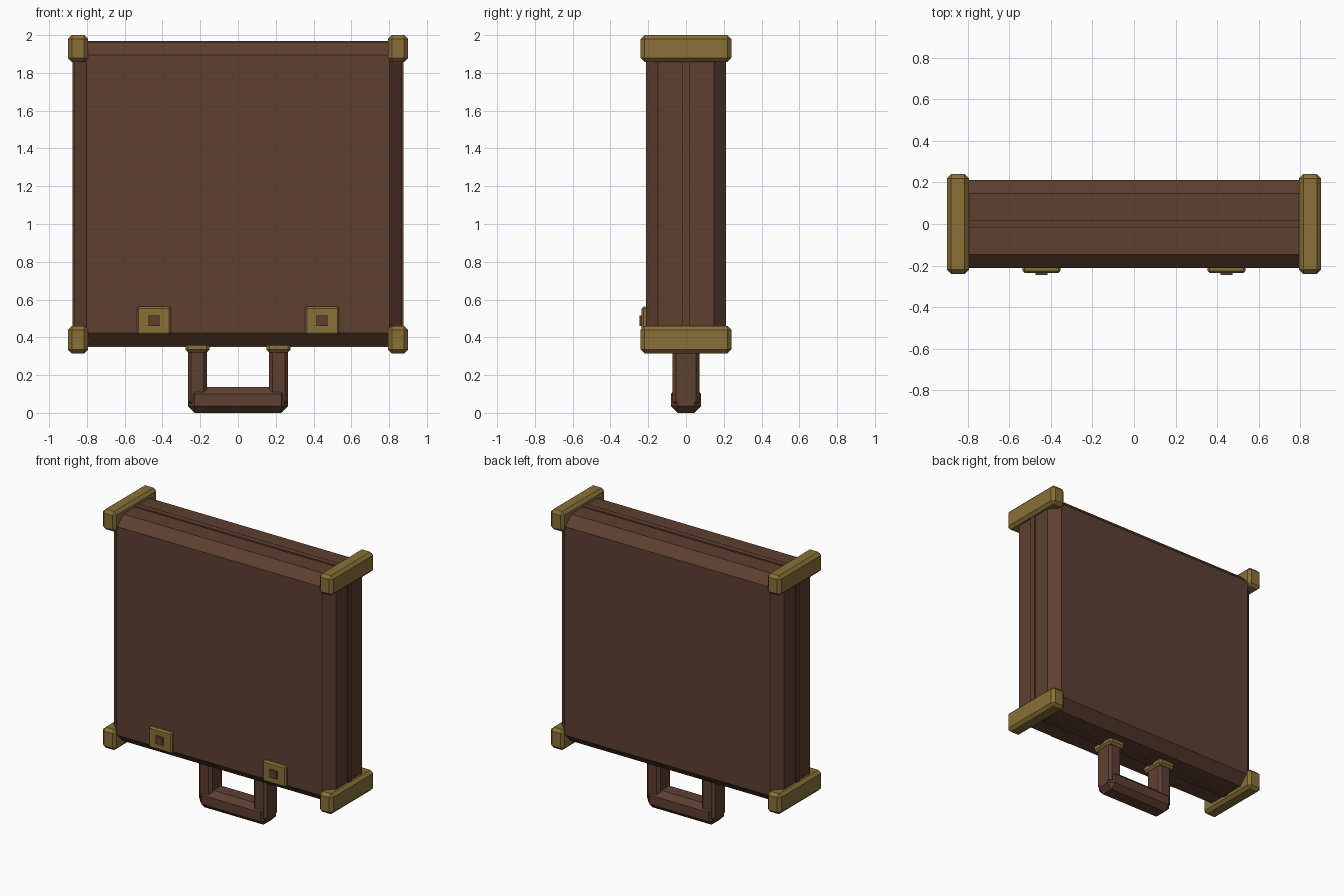
import bpy

default = bpy.data.objects.get("Cube")
if default:
    bpy.data.objects.remove(default, do_unlink=True)


def material(name, rgb):
    mat = bpy.data.materials.new(name)
    mat.use_nodes = True
    colour = (*rgb, 1)
    mat.diffuse_color = colour
    mat.node_tree.nodes["Principled BSDF"].inputs["Base Color"].default_value = colour
    return mat


leather = material("brown leather", (0.11, 0.05, 0.03))
brass = material("aged brass", (0.25, 0.16, 0.04))


def block(name, mat, x, y, z, bevel=0.0):
    """Box spanning the given ranges, with optional chamfered edges."""
    ranges = (x, y, z)
    bpy.ops.mesh.primitive_cube_add(size=1, location=[(a + b) / 2 for a, b in ranges])
    obj = bpy.context.object
    obj.name = name
    obj.scale = [b - a for a, b in ranges]
    bpy.ops.object.transform_apply(location=False, rotation=False, scale=True)
    obj.data.materials.append(mat)
    if bevel:
        mod = obj.modifiers.new("chamfer", "BEVEL")
        mod.width = bevel
        mod.segments = 1
        mod.limit_method = "NONE"
    return obj


def around(centre, half):
    return centre - half, centre + half


# Case body with the raised seam running around its middle
block("case_body", leather, around(0, 0.868), around(0, 0.212), (0.357, 1.96), 0.065)
block("seam_band", leather, around(0, 0.877), around(0, 0.02), (0.348, 1.969))

for side, label in ((1, "left"), (-1, "right")):
    # Corner guards spanning the depth of the case
    for level, z in (("lower", (0.315, 0.46)), ("upper", (1.858, 2.0))):
        block(f"{level}_{label}_corner_guard", brass,
              around(side * 0.847, 0.053), around(0, 0.24), z, 0.02)

    # Latch plate and its button
    x = side * 0.445
    block(f"{label}_latch", brass, around(x, 0.091), (-0.235, -0.19), (0.413, 0.563), 0.01)
    block(f"{label}_latch_button", leather, around(x, 0.029), (-0.245, -0.22), (0.46, 0.516))

    # Handle post and its collar
    x = side * 0.215
    block(f"{label}_handle_post", leather, around(x, 0.051), around(0, 0.071), (0.04, 0.38), 0.018)
    block(f"{label}_handle_collar", brass, around(x, 0.064), around(0, 0.09), (0.32, 0.38), 0.015)

# Handle grip
block("handle_grip", leather, around(0, 0.266), around(0, 0.08), (0, 0.137), 0.036)
